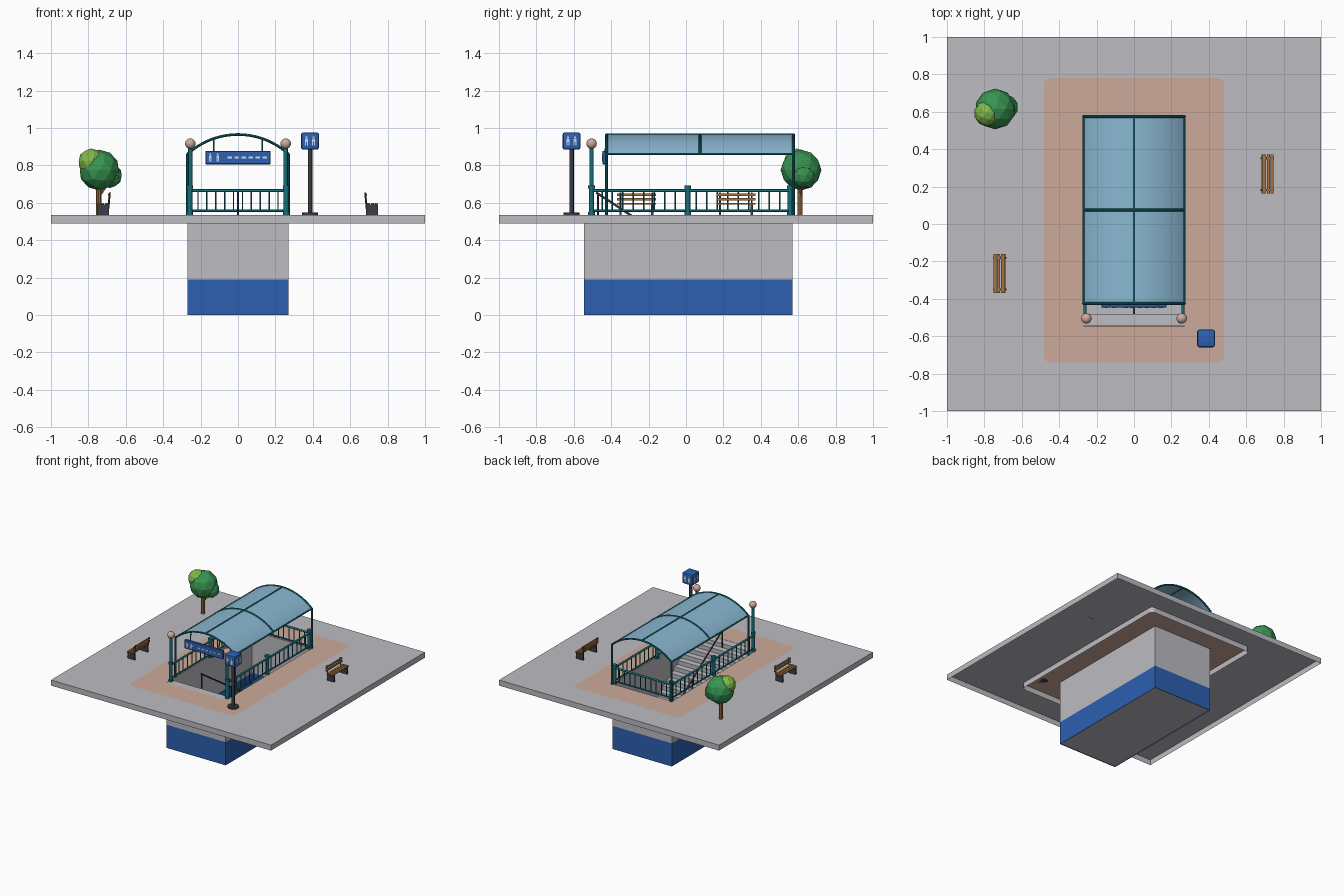
import bpy, bmesh, math
from mathutils import Vector, Matrix

if "Cube" in bpy.data.objects:
    bpy.data.objects.remove(bpy.data.objects["Cube"])

def srgb(name, *rgb):
    m = bpy.data.materials.new(name)
    m.diffuse_color = [((c / 255 + 0.055) / 1.055) ** 2.4 for c in rgb] + [1]
    m.use_nodes = True
    m.node_tree.nodes["Principled BSDF"].inputs["Base Color"].default_value = m.diffuse_color
    return m

GREY = srgb("concrete grey", 188, 188, 194)
PINK = srgb("warm paving", 205, 170, 155)
TEAL = srgb("teal metal", 22, 112, 122)
GLASS = srgb("pale blue glass", 138, 184, 210)
BLUE = srgb("sign blue", 45, 96, 178)
WHITE = srgb("off white", 215, 222, 232)
GREEN = srgb("leaf green", 56, 148, 82)
LIME = srgb("light leaf green", 126, 184, 74)
WOOD = srgb("wood brown", 166, 116, 62)
DARK = srgb("dark iron", 58, 61, 68)
G = 0.535  # pavement level

def finish(name, bm, *mats, smooth=False):
    me = bpy.data.meshes.new(name)
    bm.to_mesh(me)
    bm.free()
    ob = bpy.data.objects.new(name, me)
    bpy.context.collection.objects.link(ob)
    for m in mats:
        me.materials.append(m)
    if smooth:
        bpy.ops.object.select_all(action='DESELECT')
        ob.select_set(True)
        bpy.context.view_layer.objects.active = ob
        bpy.ops.object.shade_smooth_by_angle(angle=math.radians(40))
    return ob

def box(bm, x0, x1, y0, y1, z0, z1):
    m = Matrix.Translation(((x0 + x1) / 2, (y0 + y1) / 2, (z0 + z1) / 2))
    return bmesh.ops.create_cube(bm, size=1, matrix=m @ Matrix.Diagonal((x1 - x0, y1 - y0, z1 - z0, 1)))

def rod(bm, p, q, r, n=10):
    p, q = Vector(p), Vector(q)
    rot = (q - p).to_track_quat('Z', 'Y').to_matrix().to_4x4()
    bmesh.ops.create_cone(bm, cap_ends=True, segments=n, radius1=r, radius2=r,
                          depth=(q - p).length, matrix=Matrix.Translation((p + q) / 2) @ rot)

def rect_loop(bm, x0, x1, y0, y1, z, r=0.0, n=5):
    out = []
    for k, (cx, cy) in enumerate([(x1 - r, y1 - r), (x0 + r, y1 - r), (x0 + r, y0 + r), (x1 - r, y0 + r)]):
        for i in range(n):
            a = math.pi / 2 * (k + i / (n - 1))
            out.append(bm.verts.new((cx + r * math.cos(a), cy + r * math.sin(a), z)))
    return out

def skin(name, rings, *mats):
    """Bridge successive rectangular rings; one band of faces between each pair."""
    bm = bmesh.new()
    loops = [rect_loop(bm, *r) for r in rings]
    for k, (a, b) in enumerate(zip(loops, loops[1:])):
        for i in range(len(a)):
            j = (i + 1) % len(a)
            bm.faces.new((a[i], a[j], b[j], b[i])).material_index = min(k, len(mats) - 1)
    bmesh.ops.remove_doubles(bm, verts=bm.verts, dist=1e-5)
    return finish(name, bm, *mats)

# Pavement shell with the paved inset around the stair opening
sq, inset, pit = (-1, 1, -1, 1), (-0.48, 0.48, -0.74, 0.78), (-0.27, 0.27, -0.545, 0.57)
skin("pavement", [(*sq, 0.49), (*sq, G), (*inset, G, 0.03), (*inset, 0.49, 0.03)], GREY)
skin("paved_inset", [(*inset, G, 0.03), (*pit, G)], PINK)

# Stair pit: blue lower band, grey upper band, floor
skin("pit_walls", [(*pit, 0), (*pit, 0.19), (*pit, G)], BLUE, GREY)
bm = bmesh.new()
bm.faces.new(rect_loop(bm, *pit, 0.006, 0, 2)[::2])
finish("pit_floor", bm, GREY)

# Descending stairs as an extruded zigzag
bm = bmesh.new()
N, run, y = 16, 0.05, -0.48
rise = (G - 0.008) / N
prof = [(-0.544, G - 0.001), (y, G - 0.001)]
for i in range(1, N + 1):
    z = G - i * rise
    prof += [(y, z), (y + run, z)]
    y += run
pairs = [[bm.verts.new((s * 0.269, a, b)) for s in (-1, 1)] for a, b in prof]
for a, b in zip(pairs, pairs[1:]):
    bm.faces.new((a[0], a[1], b[1], b[0]))
finish("stairs", bm, GREY)

# Centre handrail following the stairs
bm = bmesh.new()
slope = rise / run
rod(bm, (0, -0.48, 0.655), (0, 0.30, 0.655 - 0.78 * slope), 0.006)
for yy in (-0.47, -0.08, 0.29):
    top = 0.655 - (yy + 0.48) * slope
    rod(bm, (0, yy, top - 0.14), (0, yy, top), 0.005)
finish("stair_handrail", bm, DARK, smooth=True)

# Railings on both sides and at the back
bm = bmesh.new()
XR, Y0, Y1 = 0.262, -0.505, 0.558
for z, r in ((0.665, 0.008), (0.557, 0.006)):
    rod(bm, (-XR, Y1, z), (XR, Y1, z), r)
    for s in (-1, 1):
        rod(bm, (s * XR, Y0, z), (s * XR, Y1, z), r)
for s in (-1, 1):
    for i in range(1, 19):
        yy = Y0 + (Y1 - Y0) * i / 19
        rod(bm, (s * XR, yy, 0.557), (s * XR, yy, 0.665), 0.004, 6)
for i in range(1, 11):
    x = -XR + 2 * XR * i / 11
    rod(bm, (x, Y1, 0.557), (x, Y1, 0.665), 0.004, 6)
finish("railings", bm, TEAL, smooth=True)

# Thick railing posts, and lamp posts at the entrance
bm = bmesh.new()
for s in (-1, 1):
    for yy in (Y0, 0.01, Y1):
        rod(bm, (s * 0.258, yy, G), (s * 0.258, yy, 0.68), 0.014, 12)
        rod(bm, (s * 0.258, yy, 0.675), (s * 0.258, yy, 0.692), 0.018, 12)
        rod(bm, (s * 0.258, yy, G), (s * 0.258, yy, 0.55), 0.018, 12)
    rod(bm, (s * 0.255, Y0, 0.68), (s * 0.255, Y0, 0.895), 0.011, 12)
finish("railing_and_lamp_posts", bm, TEAL, smooth=True)
bm = bmesh.new()
for s in (-1, 1):
    bmesh.ops.create_uvsphere(bm, u_segments=20, v_segments=12, radius=0.028,
                              matrix=Matrix.Translation((s * 0.255, Y0, 0.916)))
finish("lamp_globes", bm, PINK, smooth=True)

# Arched canopy: glass sheet, hoops, and long bars
R, CZ, A = 0.4, 0.565, math.asin(0.27 / 0.4)
arc = [(R * math.sin(t), CZ + R * math.cos(t)) for t in [A * (i / 12 - 1) for i in range(25)]]
CY = (-0.425, 0.075, 0.575)
bm = bmesh.new()
rows = [[bm.verts.new((x, yy, z)) for yy in (CY[0], CY[2])] for x, z in arc]
for a, b in zip(rows, rows[1:]):
    bm.faces.new((a[0], b[0], b[1], a[1]))
finish("canopy_glass", bm, GLASS, smooth=True)
bm = bmesh.new()
for yy in CY:
    for a, b in zip(arc, arc[1:]):
        rod(bm, (a[0], yy, a[1]), (b[0], yy, b[1]), 0.007, 8)
for x, z in (arc[0], arc[12], arc[-1]):
    rod(bm, (x, CY[0], z), (x, CY[2], z), 0.006, 8)
for s in (-1, 1):
    for yy in (CY[0], CY[2]):
        rod(bm, (s * 0.27, yy, G), (s * 0.27, yy, 0.864), 0.008, 8)
finish("canopy_frame", bm, TEAL, smooth=True)

# Pictogram of two simple figures, drawn as thin plates on a plane
def figures(bm, origin, u, h, gap):
    n = Vector((u[1], -u[0], 0))
    rot = Matrix((u, n, (0, 0, 1))).transposed().to_4x4()
    for s in (-1, 1):
        for dx, dz, w, t in ((0, 0.38, 0.22, 0.2), (0, 0.06, 0.34, 0.34), (-0.1, -0.3, 0.12, 0.4), (0.1, -0.3, 0.12, 0.4)):
            m = Matrix.Translation(origin) @ rot @ Matrix.Translation((s * gap + dx * h, 0, dz * h))
            bmesh.ops.create_cube(bm, size=1, matrix=m @ Matrix.Diagonal((w * h, 0.004, t * h, 1)))

# Entrance sign hung under the front hoop
bm = bmesh.new()
box(bm, -0.175, 0.175, -0.447, -0.427, 0.805, 0.878)
bmesh.ops.bevel(bm, geom=bm.edges[:], offset=0.004, segments=1, affect='EDGES')
finish("entrance_sign", bm, BLUE)
bm = bmesh.new()
figures(bm, (-0.128, -0.448, 0.843), Vector((1, 0, 0)), 0.045, 0.02)
for i in range(6):
    x = -0.055 + i * 0.037
    box(bm, x, x + 0.024, -0.45, -0.446, 0.838, 0.848)
finish("entrance_sign_marks", bm, WHITE)
bm = bmesh.new()
for s in (-1, 1):
    rod(bm, (s * 0.13, -0.432, 0.87), (s * 0.13, -0.426, 0.943), 0.004, 6)
finish("sign_hangers", bm, TEAL)

# Street sign: base, pole, cube head with figures on four sides
TX, TY, TZ = 0.385, -0.612, 0.93
bm = bmesh.new()
rod(bm, (TX, TY, G), (TX, TY, G + 0.012), 0.042, 20)
rod(bm, (TX, TY, G), (TX, TY, 0.89), 0.012, 12)
finish("street_sign_pole", bm, DARK, smooth=True)
bm = bmesh.new()
box(bm, TX - 0.047, TX + 0.047, TY - 0.047, TY + 0.047, TZ - 0.046, TZ + 0.046)
bmesh.ops.bevel(bm, geom=bm.edges[:], offset=0.01, segments=2, profile=0.5, affect='EDGES')
finish("street_sign_head", bm, BLUE, smooth=True)
bm = bmesh.new()
for u in ((1, 0, 0), (0, 1, 0), (-1, 0, 0), (0, -1, 0)):
    n = Vector((u[1], -u[0], 0))
    figures(bm, Vector((TX, TY, TZ)) + n * 0.047, Vector(u), 0.05, 0.019)
finish("street_sign_marks", bm, WHITE)

# Benches with their backs toward the middle
for side, s, cx, cy in (("left", 1, -0.722, -0.265), ("right", -1, 0.717, 0.267)):
    wood, iron = bmesh.new(), bmesh.new()
    for i in range(3):
        x = cx + s * (-0.022 + i * 0.02)
        box(wood, x - 0.008, x + 0.008, cy - 0.105, cy + 0.105, 0.59, 0.598)
    for z in (0.618, 0.642):
        x = cx + s * 0.032
        box(wood, x - 0.004, x + 0.004, cy - 0.105, cy + 0.105, z - 0.007, z + 0.007)
    for e in (-1, 1):
        y = cy + e * 0.085
        box(iron, cx - 0.032, cx + 0.032, y - 0.006, y + 0.006, G, 0.59)
        rod(iron, (cx + s * 0.029, y, 0.57), (cx + s * 0.037, y, 0.655), 0.005, 6)
    finish(side + "_bench_slats", wood, WOOD)
    finish(side + "_bench_legs", iron, DARK)

# Tree: trunk with a fork, faceted crowns
bm = bmesh.new()
rod(bm, (-0.745, 0.61, G), (-0.745, 0.61, 0.72), 0.014, 8)
rod(bm, (-0.745, 0.61, 0.63), (-0.70, 0.62, 0.70), 0.007, 6)
finish("tree_trunk", bm, WOOD)
for name, mat, blobs in (("tree_crown", GREEN, ((-0.742, 0.615, 0.775, 0.109), (-0.685, 0.625, 0.745, 0.066))),
                         ("tree_crown_top", LIME, ((-0.785, 0.592, 0.82, 0.07),))):
    bm = bmesh.new()
    for x, y, z, r in blobs:
        bmesh.ops.create_icosphere(bm, subdivisions=2, radius=r, matrix=Matrix.Translation((x, y, z)))
    finish(name, bm, mat)
